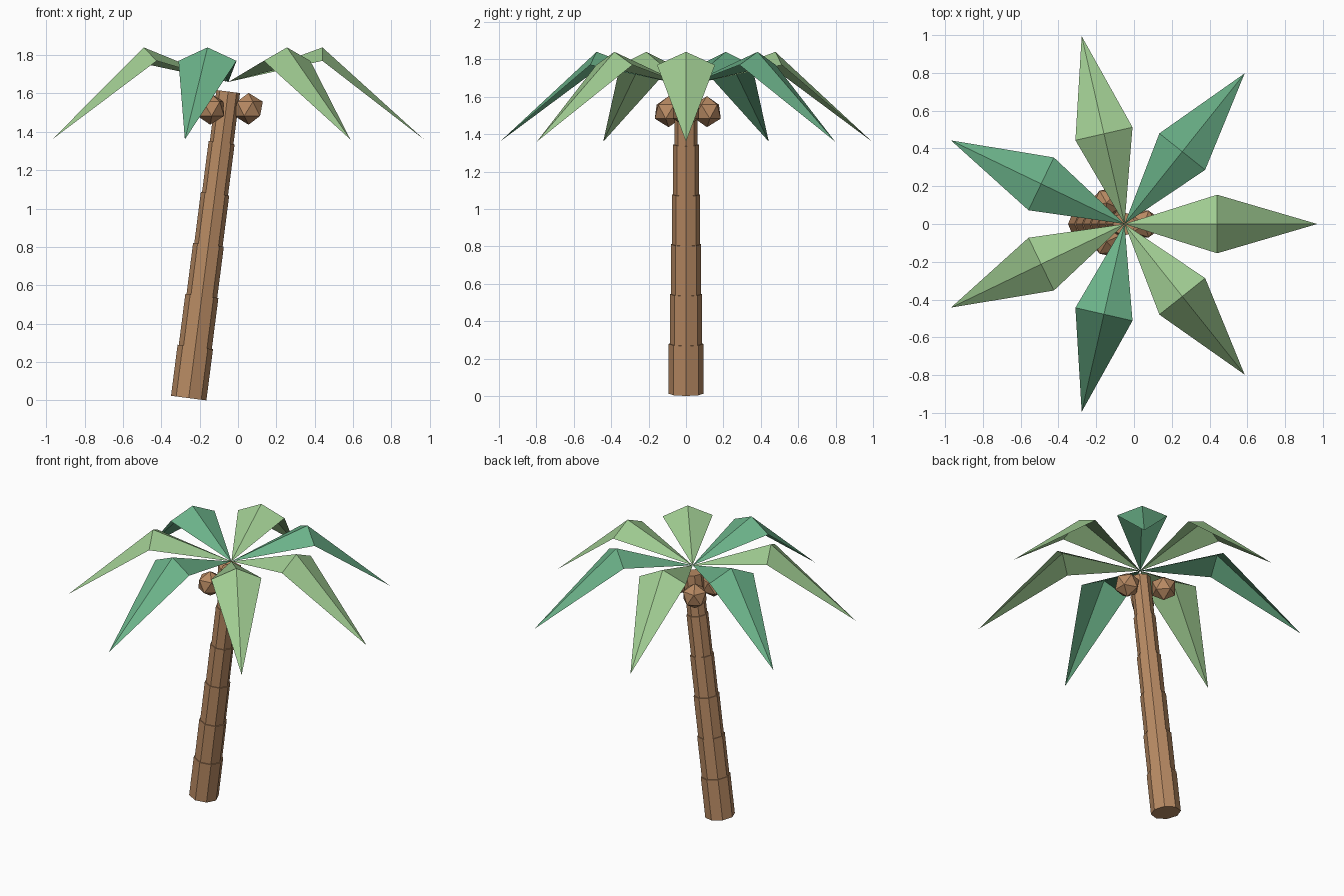
import bpy, bmesh, math
from mathutils import Vector, Matrix

if "Cube" in bpy.data.objects:
    bpy.data.objects.remove(bpy.data.objects["Cube"])


def material(name, rgb):
    m = bpy.data.materials.new(name)
    m.diffuse_color = (*rgb, 1.0)
    m.use_nodes = True
    m.node_tree.nodes["Principled BSDF"].inputs["Base Color"].default_value = m.diffuse_color
    return m


BROWN = material("bark_brown", (0.48, 0.255, 0.125))
LIGHT = material("leaf_light_green", (0.352, 0.604, 0.287))
TEAL = material("leaf_teal_green", (0.147, 0.445, 0.25))


def make_object(name, bm, mat):
    mesh = bpy.data.meshes.new(name)
    bm.to_mesh(mesh)
    bm.free()
    mesh.materials.append(mat)
    obj = bpy.data.objects.new(name, mesh)
    bpy.context.collection.objects.link(obj)
    return obj


# Leaning trunk: six stacked eight-sided drums, each thinner than the last
BASE = Vector((-0.257, 0, 0.012))
TOP = Vector((-0.051, 0, 1.61))
axis = TOP - BASE
lean = Matrix.Rotation(math.atan2(axis.x, axis.z), 4, 'Y')
SEGMENTS = 6
seg_len = axis.length / SEGMENTS

bm = bmesh.new()
for i in range(SEGMENTS):
    radius = 0.093 - 0.0062 * i
    centre = BASE + axis * ((i + 0.5) / SEGMENTS)
    bmesh.ops.create_cone(bm, cap_ends=True, segments=8, radius1=radius,
                          radius2=radius, depth=seg_len,
                          matrix=Matrix.Translation(centre) @ lean @ Matrix.Rotation(math.pi / 2, 4, 'Z'))
make_object("trunk", bm, BROWN)

# Three faceted coconuts under the crown
for i, pos in enumerate([(0.055, 0, 1.52), (-0.145, 0.112, 1.52), (-0.145, -0.093, 1.52)]):
    bm = bmesh.new()
    spin = Matrix.Rotation(math.radians(120 * i), 4, 'Z')
    bmesh.ops.create_icosphere(bm, subdivisions=1, radius=0.083,
                               matrix=Matrix.Translation(pos) @ spin)
    make_object(f"coconut_{i + 1}", bm, BROWN)

# Seven folded fronds: each rises to a ridge, then droops to a point
FRONDS = 7
for i in range(FRONDS):
    bm = bmesh.new()
    root, ridge, tip, left, right = [bm.verts.new(p) for p in (
        (0, 0, 1.66), (0.49, 0, 1.84), (1.02, 0, 1.36),
        (0.49, 0.155, 1.77), (0.49, -0.155, 1.77))]
    for face in ((root, ridge, left), (root, right, ridge),
                 (ridge, tip, left), (ridge, right, tip)):
        bm.faces.new(face)
    turn = Matrix.Rotation(2 * math.pi * i / FRONDS, 4, 'Z')
    bm.transform(Matrix.Translation((-0.05, 0, 0)) @ turn)
    make_object(f"frond_{i + 1}", bm, TEAL if i % 2 else LIGHT)
